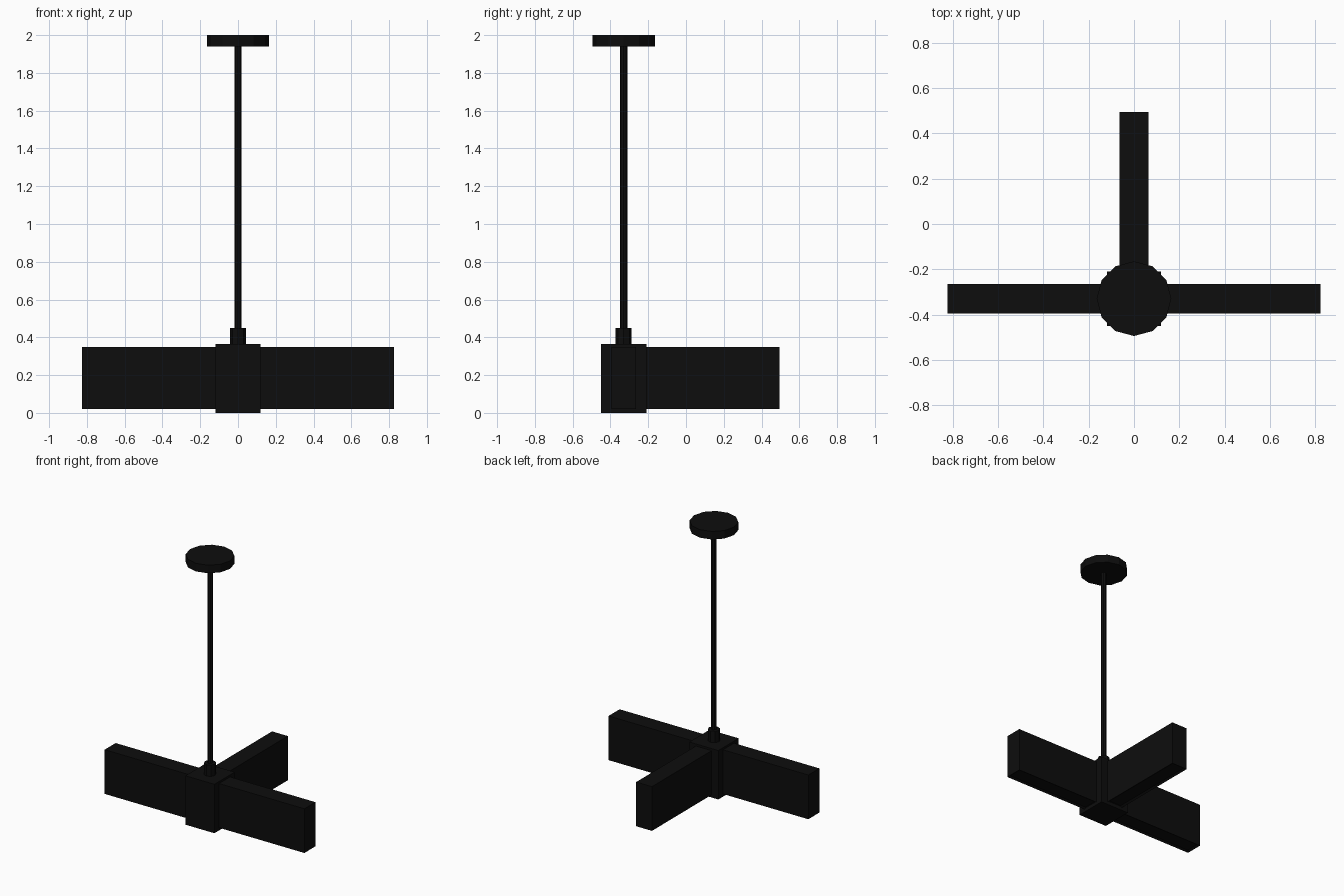
import bpy, bmesh, math
from mathutils import Matrix, Vector

if "Cube" in bpy.data.objects:
    bpy.data.objects.remove(bpy.data.objects["Cube"])

CY = -0.33  # y of the central axis

black = bpy.data.materials.new("matte_black")
black.diffuse_color = (0.004, 0.004, 0.004, 1)
black.use_nodes = True
black.node_tree.nodes["Principled BSDF"].inputs["Base Color"].default_value = black.diffuse_color


def finish(name, bm):
    me = bpy.data.meshes.new(name)
    bm.to_mesh(me)
    bm.free()
    me.materials.append(black)
    ob = bpy.data.objects.new(name, me)
    bpy.context.collection.objects.link(ob)
    return ob


def cylinder(name, r, z0, z1, sides):
    bm = bmesh.new()
    bmesh.ops.create_cone(bm, cap_ends=True, segments=sides, radius1=r, radius2=r, depth=z1 - z0,
                          matrix=Matrix.Translation((0, CY, (z0 + z1) / 2)))
    return finish(name, bm)


def box(lo, hi):
    bm = bmesh.new()
    lo, hi = Vector(lo), Vector(hi)
    bmesh.ops.create_cube(bm, size=1, matrix=Matrix.Translation((lo + hi) / 2)
                          @ Matrix.Diagonal((*(hi - lo), 1)))
    return bm


# ceiling canopy, drop rod and collar
cylinder("ceiling_canopy", 0.165, 1.94, 2.0, 12)
cylinder("drop_rod", 0.019, 0.44, 1.95, 8)
cylinder("rod_collar", 0.042, 0.36, 0.45, 8)

# square hub
finish("hub_block", box((-0.12, CY - 0.12, 0), (0.12, CY + 0.12, 0.365)))

# three arms: right, back, left, each with a shallow recess underneath
for name, angle in (("right_arm", 0), ("back_arm", 90), ("left_arm", 180)):
    bm = box((0.11, -0.065, 0.02), (0.825, 0.065, 0.35))
    bottom = [f for f in bm.faces if f.normal.z < -0.9]
    bmesh.ops.inset_region(bm, faces=bottom, thickness=0.02)
    bmesh.ops.translate(bm, verts=bottom[0].verts, vec=(0, 0, 0.01))
    bmesh.ops.transform(bm, verts=bm.verts, matrix=Matrix.Translation((0, CY, 0))
                        @ Matrix.Rotation(math.radians(angle), 4, 'Z'))
    finish(name, bm)
